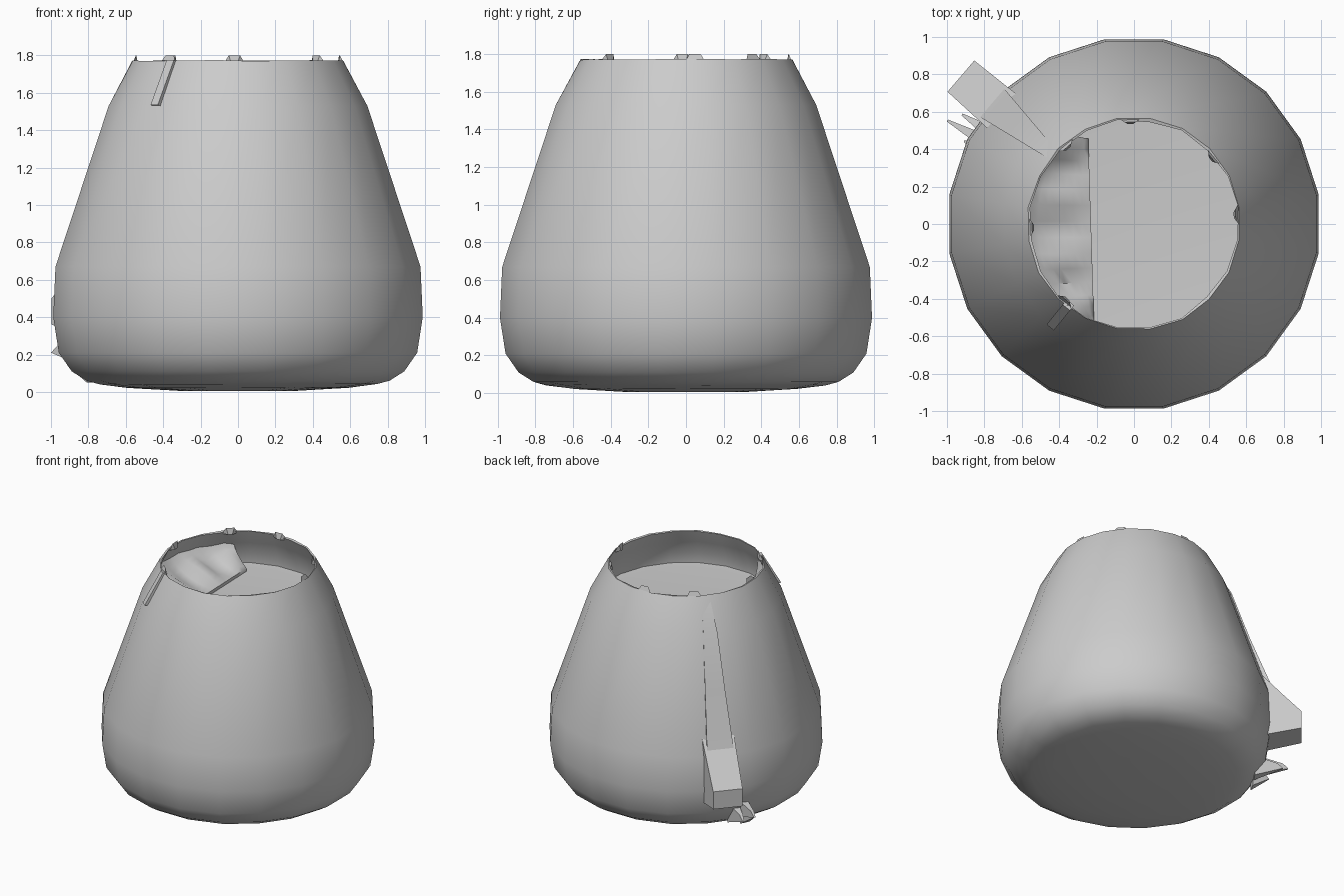
import bpy, math, random
from mathutils import Vector

if "Cube" in bpy.data.objects:
    bpy.data.objects.remove(bpy.data.objects["Cube"])

random.seed(4)
SIDES = 20


def make(name, verts, faces, angle=50):
    mesh = bpy.data.meshes.new(name)
    mesh.from_pydata([tuple(v) for v in verts], [], faces)
    mesh.validate()
    obj = bpy.data.objects.new(name, mesh)
    bpy.context.collection.objects.link(obj)
    bpy.ops.object.select_all(action='DESELECT')
    obj.select_set(True)
    bpy.context.view_layer.objects.active = obj
    bpy.ops.object.mode_set(mode='EDIT')
    bpy.ops.mesh.select_all(action='SELECT')
    bpy.ops.mesh.normals_make_consistent(inside=False)
    bpy.ops.object.mode_set(mode='OBJECT')
    bpy.ops.object.shade_smooth_by_angle(angle=math.radians(angle))
    return obj


def polar(r, deg, z, side=0.0):
    """Point at radius r along a heading, shifted sideways."""
    a = math.radians(deg)
    return Vector((r * math.cos(a) - side * math.sin(a),
                   r * math.sin(a) + side * math.cos(a), z))


def lathe(name, profile, angle):
    """Profile rows are radius, height, roughness; both ends are capped."""
    verts = []
    for r, z, rough in profile:
        for i in range(SIDES):
            verts.append(polar(r + random.uniform(-1, 1) * rough,
                               (i + 0.5) * 360 / SIDES,
                               z + random.uniform(-0.5, 1) * rough))
    faces = []
    for j in range(len(profile) - 1):
        for i in range(SIDES):
            k = (i + 1) % SIDES
            faces.append((j * SIDES + i, j * SIDES + k,
                          (j + 1) * SIDES + k, (j + 1) * SIDES + i))
    last = (len(profile) - 1) * SIDES
    faces.append(tuple(range(SIDES))[::-1])
    faces.append(tuple(range(last, last + SIDES)))
    return make(name, verts, faces, angle)


# Tapered vessel: underside, outer wall, thin worn rim, inner wall, inner floor
lathe("vessel", [
    (0.30, 0.005, 0), (0.60, 0.022, 0.003), (0.75, 0.042, 0.004),
    (0.82, 0.06, 0), (0.90, 0.11, 0), (0.97, 0.21, 0), (1.0, 0.40, 0),
    (0.988, 0.67, 0), (0.70, 1.53, 0), (0.57, 1.77, 0.004),
    (0.557, 1.765, 0.008), (0.60, 1.66, 0.008), (0.655, 1.55, 0.005),
    (0.66, 1.47, 0), (0.60, 1.465, 0)], 60)


def slab(name, section, deg, width, end_width=None):
    """Radius/height outline extruded sideways across a heading."""
    n = len(section)
    end_width = width if end_width is None else end_width
    rmin = min(p[0] for p in section)
    rmax = max(p[0] for p in section)
    verts = []
    for s in (-0.5, 0.5):
        for r, z in section:
            t = (r - rmin) / (rmax - rmin)
            verts.append(polar(r, deg, z, s * (width + (end_width - width) * t)))
    faces = [tuple(range(n)), tuple(range(2 * n - 1, n - 1, -1))]
    faces += [(i, (i + 1) % n, n + (i + 1) % n, n + i) for i in range(n)]
    return make(name, verts, faces, 30)


# Broad tab flaring out of the wall, and the low ridge running up to the rim
slab("wall_tab", [(0.93, 0.80), (1.08, 0.64), (1.217, 0.50),
                  (1.217, 0.36), (0.95, 0.30)], 139.5, 0.24, 0.22)
slab("wall_ridge", [(0.57, 1.75), (0.708, 1.53), (0.84, 1.14), (1.0, 0.72),
                    (0.93, 0.66), (0.66, 1.5)], 139.5, 0.06, 0.20)

# Small torn spikes beside the tab
for i, (deg, reach, z) in enumerate([(151, 1.14, 0.21), (147.5, 1.09, 0.17),
                                     (154, 1.01, 0.14)]):
    slab(f"torn_spike_{i + 1}", [(0.88, z + 0.07), (reach - 0.04, z + 0.035),
                                 (reach, z), (0.88, z - 0.09)], deg, 0.08, 0.012)

# Thin strip hanging over the rim on the front left
slab("hanging_strip", [(0.54, 1.765), (0.575, 1.775), (0.712, 1.535),
                       (0.69, 1.53)], 231, 0.05)

# Jagged flecks standing on the rim
for i, deg in enumerate([5, 40, 92, 131, 182, 228]):
    slab(f"rim_fleck_{i + 1}", [(0.565, 1.75), (0.545, 1.80), (0.535, 1.75)],
         deg, 0.03, 0.12)

# Lumpy fold inside the left of the opening, sloping from the rim to the floor
N, M = 14, 8
verts = []
for i in range(N + 1):
    deg = 128 + 118 * i / N
    rim = polar(0.61, deg, 1.66)
    edge_x = max(rim.x, -0.23 - 0.03 * rim.y)
    for j in range(M + 1):
        t = j / M
        x = rim.x + (edge_x - rim.x) * t
        lump = 0.035 * math.sin(math.pi * t) * math.sin(i * 1.7)
        verts.append((x, rim.y * (1 - 0.05 * t), 1.66 - 0.17 * t ** 0.6 + lump))
    verts.append((edge_x, rim.y * 0.95, 1.45))
W = M + 2
faces = [(i * W + j, i * W + j + 1, (i + 1) * W + j + 1, (i + 1) * W + j)
         for i in range(N) for j in range(W - 1)]
make("inner_fold", verts, faces, 50)
